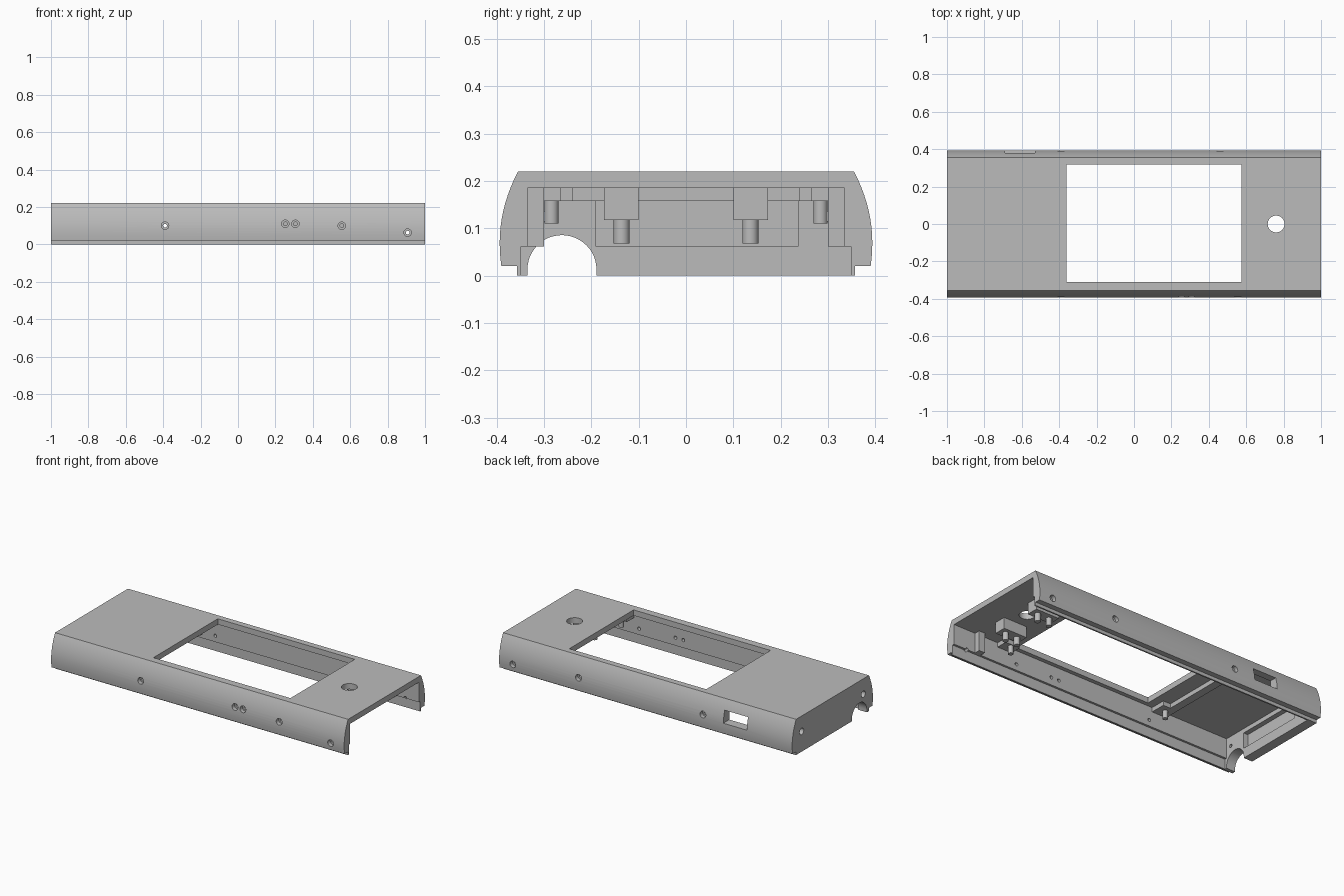
import bpy, bmesh, math
from mathutils import Matrix, Vector

if "Cube" in bpy.data.objects:
    bpy.data.objects.remove(bpy.data.objects["Cube"], do_unlink=True)

grey = bpy.data.materials.new("light grey plastic")
grey.use_nodes = True
COLOUR = (0.5, 0.5, 0.5, 1)
grey.diffuse_color = COLOUR
grey.node_tree.nodes["Principled BSDF"].inputs["Base Color"].default_value = COLOUR


def finish(name, bm):
    bmesh.ops.recalc_face_normals(bm, faces=bm.faces)
    mesh = bpy.data.meshes.new(name)
    bm.to_mesh(mesh)
    bm.free()
    mesh.materials.append(grey)
    obj = bpy.data.objects.new(name, mesh)
    bpy.context.collection.objects.link(obj)
    return obj


def prism(name, profile, x0, x1):
    """Extrude a closed (y, z) profile along x."""
    bm = bmesh.new()
    face = bm.faces.new([bm.verts.new((x0, y, z)) for y, z in profile])
    ext = bmesh.ops.extrude_face_region(bm, geom=[face])["geom"]
    bmesh.ops.translate(bm, vec=(x1 - x0, 0, 0),
                        verts=[v for v in ext if isinstance(v, bmesh.types.BMVert)])
    return finish(name, bm)


def box(name, x, y, z):
    return prism(name, [(y[0], z[0]), (y[1], z[0]), (y[1], z[1]), (y[0], z[1])], *x)


def cylinder(name, start, end, radius, sides=32):
    a, b = Vector(start), Vector(end)
    turn = (b - a).to_track_quat("Z", "Y").to_matrix().to_4x4()
    bm = bmesh.new()
    bmesh.ops.create_cone(bm, cap_ends=True, segments=sides, radius1=radius,
                          radius2=radius, depth=(b - a).length,
                          matrix=Matrix.Translation((a + b) / 2) @ turn)
    return finish(name, bm)


def activate(obj):
    bpy.ops.object.select_all(action="DESELECT")
    obj.select_set(True)
    bpy.context.view_layer.objects.active = obj


def cut(target, cutter):
    activate(target)
    mod = target.modifiers.new("cut", "BOOLEAN")
    mod.operation = "DIFFERENCE"
    mod.solver = "EXACT"
    mod.object = cutter
    bpy.ops.object.modifier_apply(modifier=mod.name)
    bpy.data.objects.remove(cutter, do_unlink=True)


def mirrored(half):
    return half + [(-y, z) for y, z in reversed(half)]


# Case body: bowed long sides with a thin lip along the bottom
side = [(0.357, 0), (0.357, 0.02), (0.39, 0.02)]
for i in range(1, 13):
    z = 0.02 + 0.2 * i / 12
    side.append((0.3935 - 0.0385 * ((z - 0.07) / 0.15) ** 2 if z > 0.07
                 else 0.3935 - 0.0035 * ((0.07 - z) / 0.05) ** 2, z))
case = prism("case_shell", mirrored(side), -1, 1)

# Hollow, open at the left end and underneath
cavity = [(0.348, -0.1), (0.348, 0.062), (0.335, 0.062), (0.335, 0.185)]
cut(case, prism("cavity_cutter", mirrored(cavity), -0.94, 1.1))
cut(case, box("end_recess_cutter", (-0.97, -0.9), (-0.19, 0.237), (0.062, 0.158)))

# Display window and round control hole in the top
cut(case, box("window_cutter", (-0.36, 0.575), (-0.31, 0.317), (0.1, 0.3)))
cut(case, cylinder("control_cutter", (0.76, 0, 0.1), (0.76, 0, 0.3), 0.045, 48))

# Connector slot in the back and rounded cable notch in the right end
cut(case, box("slot_cutter", (-0.69, -0.53), (0.3, 0.5), (0.085, 0.16)))
notch = [(-0.262 + 0.073 * math.cos(math.pi * i / 24),
          0.0125 + 0.073 * math.sin(math.pi * i / 24)) for i in range(25)]
notch += [(-0.335, -0.1), (-0.189, -0.1)]
cut(case, prism("notch_cutter", notch, -1.1, -0.9))

# Countersunk screw holes
front = [(-0.39, 0.1), (0.253, 0.11), (0.307, 0.11), (0.555, 0.1), (0.907, 0.063)]
back = [(-0.39, 0.1), (0.46, 0.1), (0.907, 0.063)]
for sign, holes in ((-1, front), (1, back)):
    for x, z in holes:
        for radius, depth in ((0.02, 0.368), (0.01, 0.3)):
            cut(case, cylinder("screw_cutter", (x, sign * depth, z),
                               (x, sign * 0.5, z), radius, 24))
for y in (-0.3, 0.3):
    for radius, depth in ((0.02, -0.975), (0.01, -0.9)):
        cut(case, cylinder("screw_cutter", (-1.1, y, 0.125), (depth, y, 0.125), radius, 24))

parts = [case]

# Rib across the ceiling beside the window
parts.append(box("ceiling_rib", (-0.51, -0.46), (-0.336, 0.336), (0.158, 0.186)))

for sign, label in ((-1, "front"), (1, "back")):
    def span(a, b):
        return tuple(sorted((sign * a, sign * b)))

    # Corner pads with small locating pegs
    for x, place in ((-0.46, "right"), (0.64, "left")):
        parts.append(box(f"{label}_{place}_pad", (x - 0.05, x + 0.05),
                         span(0.24 if x < 0 else 0.265, 0.336), (0.158, 0.186)))
        parts.append(cylinder(f"{label}_{place}_peg", (x, sign * 0.284, 0.11),
                              (x, sign * 0.284, 0.16), 0.015, 20))
    # Raised blocks with paired pegs around the control hole
    parts.append(box(f"{label}_control_block", (0.68, 0.84), span(0.1, 0.173), (0.117, 0.186)))
    for i, x in enumerate((0.72, 0.8)):
        parts.append(cylinder(f"{label}_control_peg_{i + 1}", (x, sign * 0.136, 0.068),
                              (x, sign * 0.136, 0.12), 0.017, 20))
    # Upright post against the wall
    parts.append(box(f"{label}_wall_post", (0.81, 0.85), span(0.3, 0.336), (0.062, 0.186)))

for part in parts:
    activate(part)
    bpy.ops.object.shade_smooth_by_angle(angle=math.radians(30))
